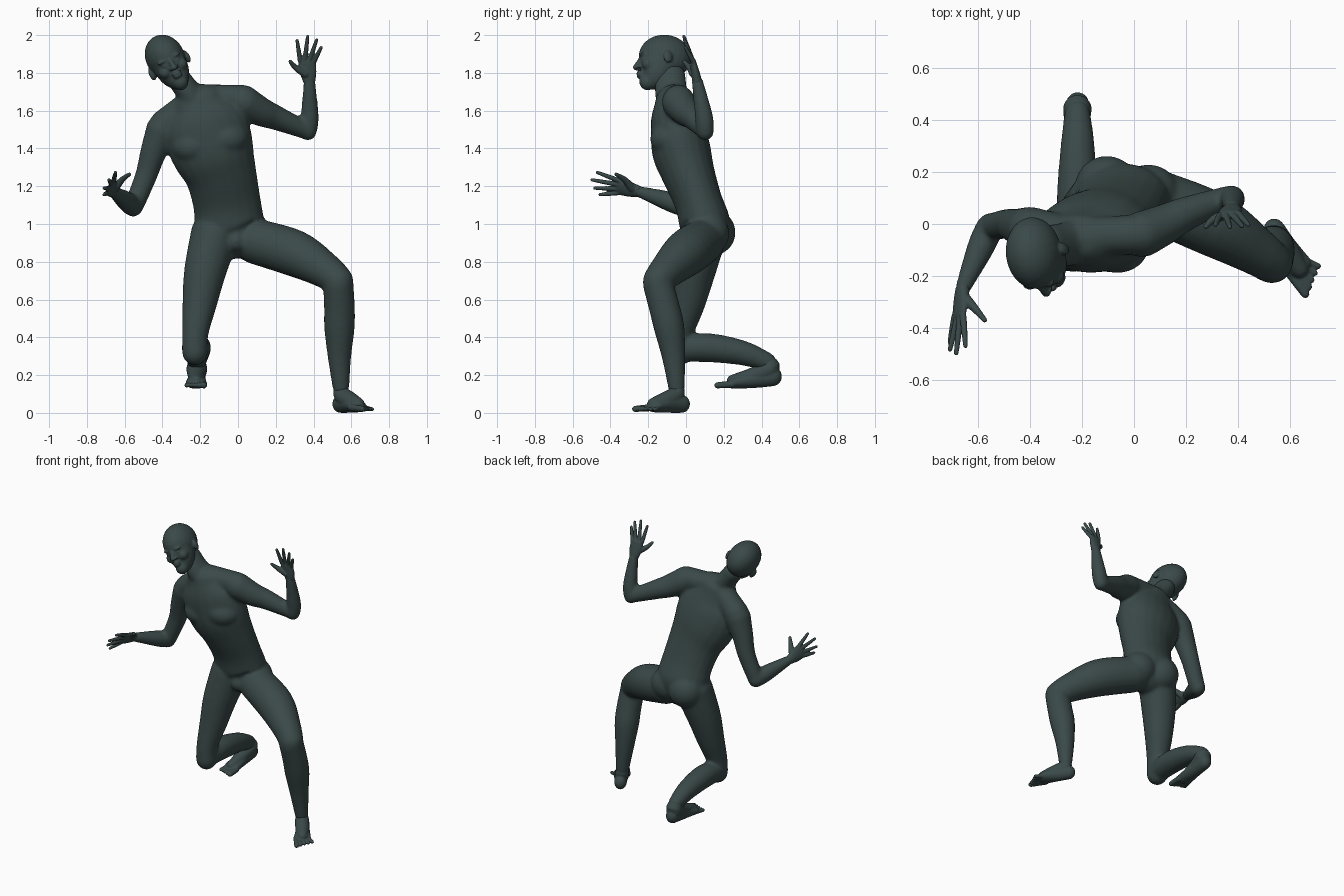
import bpy, bmesh, math
from mathutils import Vector as V, Matrix

skin = bpy.data.materials.new("dark slate green")
skin.diffuse_color = (0.042, 0.067, 0.065, 1)


def tube(bm, pts, ref=(1, 0, 0), n=20, steps=5):
    """Round-ended loft; each point is x, y, z, half width along ref, half depth."""
    pts = [tuple(p) if len(p) == 5 else tuple(p) + (p[3],) for p in pts]
    ext = [pts[0]] + pts + [pts[-1]]
    path = []
    for i in range(1, len(ext) - 2):
        for k in range(steps):
            t = k / steps
            path.append([0.5 * (2 * b + (c - a) * t + (2 * a - 5 * b + 4 * c - d) * t * t
                                + (3 * b - a - 3 * c + d) * t ** 3)
                         for a, b, c, d in zip(*ext[i - 1:i + 3])])
    path.append(list(pts[-1]))
    rings = []
    last = len(path) - 1
    for i, p in enumerate(path):
        tan = (V(path[min(i + 1, last)][:3]) - V(path[max(i - 1, 0)][:3])).normalized()
        c, a, b = V(p[:3]), p[3], p[4]
        r = min(a, b)
        caps = [(r * math.sin(q), math.cos(q)) for q in (0.5, 0.95, 1.35)]
        if i == 0:
            rings += [(c - tan * o, tan, a * s, b * s) for o, s in reversed(caps)]
        rings.append((c, tan, a, b))
        if i == last:
            rings += [(c + tan * o, tan, a * s, b * s) for o, s in caps]
    loops = []
    for c, tan, a, b in rings:
        side = V(ref)
        side = (side - tan * side.dot(tan)).normalized()
        up = tan.cross(side)
        loops.append([bm.verts.new(c + side * a * math.cos(j * math.tau / n)
                                   + up * b * math.sin(j * math.tau / n)) for j in range(n)])
    for l0, l1 in zip(loops, loops[1:]):
        for j in range(n):
            k = (j + 1) % n
            bm.faces.new((l0[j], l0[k], l1[k], l1[j]))
    bm.faces.new(loops[0][::-1])
    bm.faces.new(loops[-1])


def ball(bm, c, radii, rot=Matrix.Identity(4)):
    m = Matrix.Translation(c) @ rot @ Matrix.Diagonal((*radii, 1))
    bmesh.ops.create_uvsphere(bm, u_segments=24, v_segments=16, radius=1, matrix=m)


def finish(name, bm, voxel, smooth):
    """Fuse the overlapping forms into one smooth skin."""
    bmesh.ops.recalc_face_normals(bm, faces=bm.faces)
    me = bpy.data.meshes.new(name)
    bm.to_mesh(me)
    bm.free()
    ob = bpy.data.objects.new(name, me)
    bpy.context.collection.objects.link(ob)
    me.materials.append(skin)
    rm = ob.modifiers.new("fuse", 'REMESH')
    rm.mode = 'VOXEL'
    rm.voxel_size = voxel
    rm.use_smooth_shade = True
    sm = ob.modifiers.new("soften", 'SMOOTH')
    sm.factor = 0.5
    sm.iterations = smooth


# torso, leaning over to the figure's right
bm = bmesh.new()
tube(bm, [(-.01, .10, .93, .15, .11), (-.042, .10, 1.0, .182, .135), (-.06, .065, 1.12, .18, .127),
          (-.09, .015, 1.26, .19, .14), (-.128, -.02, 1.37, .218, .155), (-.157, -.038, 1.46, .228, .15),
          (-.18, -.055, 1.55, .215, .133), (-.205, -.06, 1.63, .15, .108)], ref=(1, 0, .15))
for c, r in [((-.105, .145, .955), (.122, .118, .12)), ((.055, .115, .95), (.12, .115, .115)),   # buttocks
             ((-.235, -.075, 1.41), (.12, .11, .095)), ((-.065, -.08, 1.45), (.125, .11, .095)),  # chest
             ((-.01, .03, .91), (.055, .06, .06))]:
    ball(bm, c, r)
# neck and shoulder slopes
tube(bm, [(-.33, -.08, 1.79, .064, .078), (-.27, -.08, 1.71, .067, .086), (-.21, -.06, 1.62, .09, .09)])
tube(bm, [(-.2, -.05, 1.665, .075), (.03, -.04, 1.66, .078)], ref=(0, 1, 0))
tube(bm, [(-.25, -.05, 1.635, .078), (-.39, -.02, 1.52, .085)], ref=(0, 1, 0))
# limbs: upper and lower arm, thigh and shin on each side
for limb in (
    [(.03, -.04, 1.645, .09), (.12, .0, 1.595, .078), (.2, .04, 1.563, .066), (.36, .10, 1.495, .047)],
    [(.37, .102, 1.488, .047), (.38, .095, 1.57, .048), (.378, .06, 1.755, .031)],
    [(-.40, -.02, 1.50, .088), (-.448, -.01, 1.38, .07), (-.485, 0, 1.26, .059), (-.545, -.01, 1.11, .053)],
    [(-.555, -.01, 1.09, .053), (-.59, -.09, 1.12, .053), (-.66, -.25, 1.172, .03)],
    [(.085, .09, .91, .12), (.3, -.0, .845, .124), (.46, -.098, .755, .096), (.53, -.148, .70, .082)],
    [(.53, -.15, .69, .081), (.537, -.115, .56, .082), (.537, -.089, .45, .081),
     (.537, -.066, .3, .063), (.545, -.05, .13, .044)],
    [(-.122, .09, .95, .128), (-.174, .045, .75, .112), (-.203, .01, .58, .092),
     (-.226, -.03, .42, .07), (-.228, -.035, .32, .069)],
    [(-.227, -.03, .34, .07), (-.22, .12, .345, .077), (-.217, .3, .317, .066), (-.218, .43, .27, .05)],
):
    tube(bm, limb, ref=(0, 1, .3) if abs(limb[0][2] - limb[-1][2]) < .2 and limb[0][2] > 1.3 else (1, .1, .05))
finish("body", bm, .01, 12)

# head, tilted and turned a little; local axes are side, forward, up
bm = bmesh.new()
up = V((-.46, 0, .88)).normalized()
fwd = V((.1, -.98, .05))
fwd = (fwd - up * fwd.dot(up)).normalized()
side = fwd.cross(up).normalized()
if side.x < 0:
    side = -side
rot = Matrix((side, -fwd, up)).transposed().to_4x4()
E = V((-.358, -.115, 1.83))


def H(s, f, u):
    return E + side * s + fwd * f + up * u


ball(bm, H(0, -.003, .06), (.103, .139, .123), rot)
tube(bm, [(*H(0, .02, .05), .096, .112), (*H(0, .042, -.03), .085, .098), (*H(0, .066, -.072), .066, .074),
          (*H(0, .09, -.095), .042, .045)], ref=side)
tube(bm, [(*H(0, .126, .04), .012), (*H(0, .148, -.0), .014), (*H(0, .153, -.01), .018, .015)], ref=side)
ball(bm, H(0, .133, -.044), (.028, .017, .009), rot)
ball(bm, H(0, .131, -.06), (.026, .016, .01), rot)
for sg in (-1, 1):
    ball(bm, H(sg * .035, .117, .044), (.034, .018, .01), rot)    # brow
    ball(bm, H(sg * .036, .114, .02), (.017, .014, .01), rot)     # eye
    ball(bm, H(sg * .048, .088, -.012), (.034, .036, .034), rot)  # cheek
    ball(bm, H(sg * .017, .138, -.012), (.010, .016, .009), rot)  # nostril
    tilt = Matrix.Rotation(sg * .35, 4, 'Z')
    ball(bm, H(sg * .104, -.008, .01), (.014, .026, .036), rot @ tilt)  # ear
finish("head", bm, .006, 5)


def hand(name, wrist, knuckle, thumbward, tips, thumb):
    bm = bmesh.new()
    w, k, s = V(wrist), V(knuckle), V(thumbward).normalized()
    tube(bm, [(*w, .031, .026), (*w.lerp(k, .4), .043, .023), (*w.lerp(k, .9), .047, .016)], ref=s)
    for i, tip in enumerate(tips):
        base = k + s * (.036 - .024 * i) - (k - w) * .08
        mid = base.lerp(V(tip), .5)
        tube(bm, [(*base, .0135), (*mid, .012), (*V(tip).lerp(base, .05), .009)], ref=s, n=10, steps=3)
    tube(bm, [(*p, r) for p, r in zip(thumb, (.023, .016, .010))], ref=(k - w), n=10, steps=3)
    finish(name, bm, .004, 2)


hand("left_hand", (.378, .06, 1.75), (.364, .035, 1.87), (-1, -.1, .1),
     [(.312, -.005, 1.977), (.37, -.014, 2.0), (.418, -.01, 1.98), (.442, -.005, 1.938)],
     [(.357, .04, 1.795), (.303, .016, 1.83), (.277, -.01, 1.86)])
hand("right_hand", (-.66, -.25, 1.172), (-.675, -.365, 1.2), (.45, 0, .9),
     [(-.648, -.475, 1.275), (-.685, -.505, 1.235), (-.71, -.49, 1.19), (-.71, -.46, 1.155)],
     [(-.652, -.285, 1.188), (-.613, -.325, 1.235), (-.575, -.37, 1.263)])


def foot(name, sole, instep, lateral, big, little):
    bm = bmesh.new()
    l = V(lateral).normalized()
    tube(bm, sole, ref=l)
    tube(bm, instep, ref=l)
    b = V(sole[-1][:3])
    for i in range(5):
        t = i / 4
        tip = V(big).lerp(V(little), t) + V((0, 0, .003))
        base = b + l * (.08 * t - .04) - V((0, 0, .006))
        r = .02 - .006 * min(1, t * 2)
        tip = tip.lerp(base, .12)
        tube(bm, [(*base, r), (*tip, r * .85)], ref=l, n=10, steps=3)
    finish(name, bm, .005, 4)


foot("left_foot",
     [(.54, -.02, .047, .041, .047), (.58, -.085, .049, .045, .049), (.632, -.165, .034, .056, .032)],
     [(.545, -.048, .14, .036), (.552, -.055, .095, .046), (.595, -.112, .064, .046), (.635, -.17, .044, .037)],
     (.83, .55, 0), (.667, -.28, .017), (.715, -.165, .015))
foot("right_foot",
     [(-.217, .462, .195, .045, .053), (-.218, .37, .18, .046, .048), (-.222, .25, .158, .056, .031)],
     [(-.219, .415, .27, .044), (-.218, .445, .235, .055), (-.22, .36, .197, .046), (-.222, .25, .168, .035)],
     (-1, .15, 0), (-.18, .155, .142), (-.275, .185, .142))
